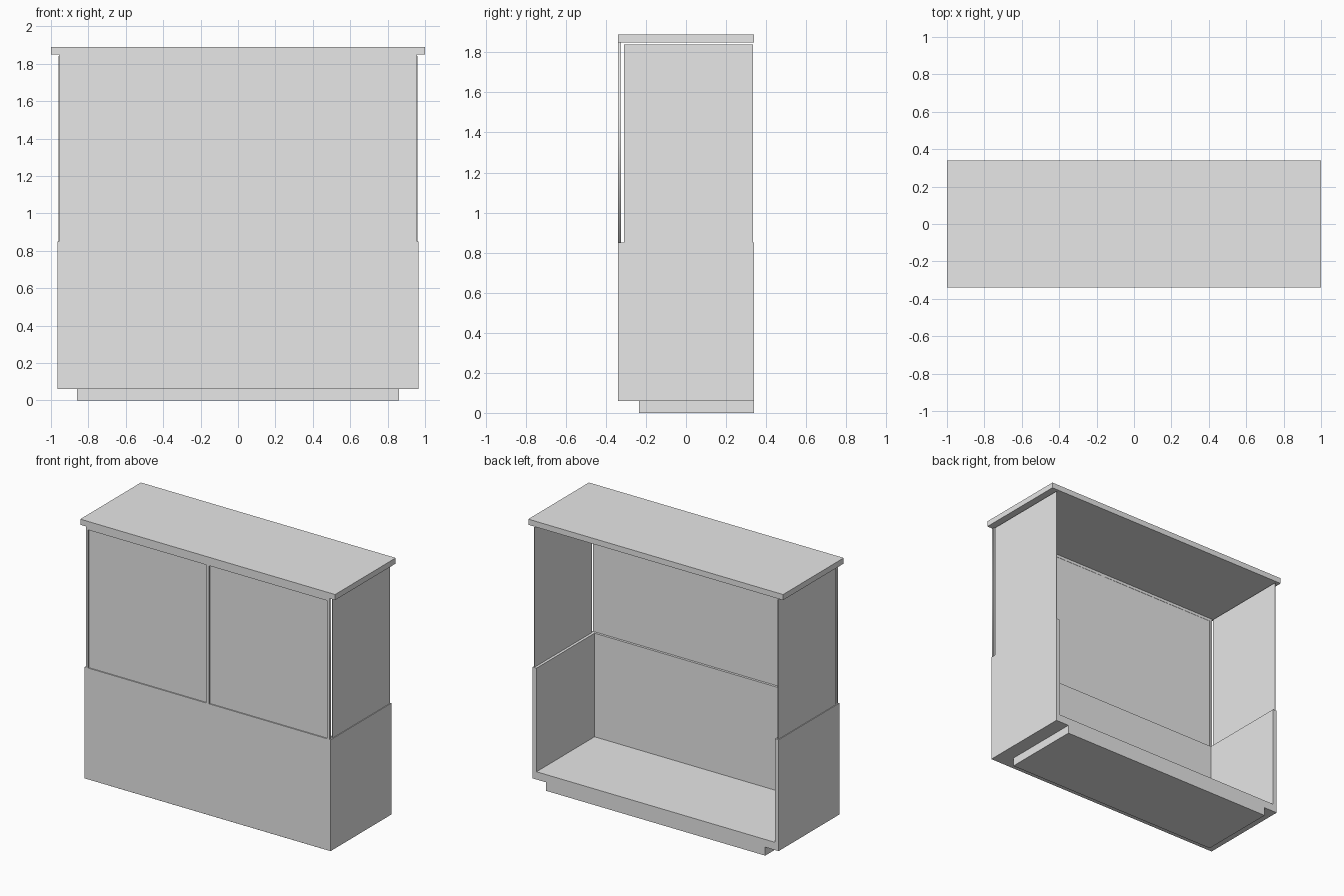
import bpy

cube = bpy.data.objects.get("Cube")
if cube:
    bpy.data.objects.remove(cube, do_unlink=True)

grey = bpy.data.materials.new("light_grey")
grey.use_nodes = True
grey.diffuse_color = (0.8, 0.8, 0.8, 1)
grey.node_tree.nodes["Principled BSDF"].inputs["Base Color"].default_value = (0.8, 0.8, 0.8, 1)


def box(name, x, y, z):
    """Box spanning the given (low, high) ranges."""
    bpy.ops.mesh.primitive_cube_add(size=1)
    ob = bpy.context.object
    ob.name = ob.data.name = name
    for v in ob.data.vertices:
        v.co = [r[0] if c < 0 else r[1] for c, r in zip(v.co, (x, y, z))]
    ob.data.materials.append(grey)
    return ob


def extrude_front(name, loops, y0, y1):
    """Flat panel facing the front, with holes, from x-z loops."""
    cu = bpy.data.curves.new(name, "CURVE")
    cu.dimensions = "2D"
    cu.fill_mode = "BOTH"
    cu.extrude = (y1 - y0) / 2
    for loop in loops:
        sp = cu.splines.new("POLY")
        sp.points.add(len(loop) - 1)
        sp.use_cyclic_u = True
        for p, (x, z) in zip(sp.points, loop):
            p.co = (x, z, 0, 1)
    ob = bpy.data.objects.new(name, cu)
    bpy.context.collection.objects.link(ob)
    ob.rotation_euler.x = 1.5707963
    ob.location.y = (y0 + y1) / 2
    bpy.ops.object.select_all(action="DESELECT")
    ob.select_set(True)
    bpy.context.view_layer.objects.active = ob
    bpy.ops.object.convert(target="MESH")
    bpy.context.object.data.materials.clear()
    bpy.context.object.data.materials.append(grey)


FRONT, BACK = -0.34, 0.34
BASE, WAIST, TOP = 0.06, 0.85, 1.85
HALF, WALL = 0.965, 0.03
INNER = HALF - WALL
SHEET = FRONT + 0.015          # back of the thin upper front

# Plinth and worktop
box("plinth", (-0.86, 0.86), (-0.235, BACK), (0, BASE))
box("worktop", (-1, 1), (FRONT, BACK), (TOP, 1.89))

# Lower cabinet, open at the back
box("cabinet_floor", (-INNER, INNER), (FRONT + WALL, BACK), (BASE, 0.115))

# Cabinet shell: U-shaped plan of front and two side walls
plan = [(-HALF, FRONT), (HALF, FRONT), (HALF, BACK), (INNER, BACK),
        (INNER, FRONT + WALL), (-INNER, FRONT + WALL), (-INNER, BACK), (-HALF, BACK)]
n = len(plan)
shell = bpy.data.meshes.new("cabinet_shell")
shell.from_pydata([(x, y, z) for z in (BASE, WAIST) for x, y in plan], [],
                  [list(range(n))[::-1], list(range(n, 2 * n))]
                  + [[i, (i + 1) % n, (i + 1) % n + n, i + n] for i in range(n)])
shell.materials.append(grey)
bpy.context.collection.objects.link(bpy.data.objects.new("cabinet_shell", shell))

# Upper front: thin frame with two openings, each holding a recessed panel
edge, gap, outer, head = 0.957, 0.012, 0.938, 1.83
extrude_front("front_frame", [[
    (-edge, WAIST), (-outer, WAIST), (-outer, head), (-gap, head), (-gap, WAIST),
    (gap, WAIST), (gap, head), (outer, head), (outer, WAIST), (edge, WAIST),
    (edge, TOP), (-edge, TOP)]], FRONT, SHEET)

for side, s in (("left", 1), ("right", -1)):
    box(side + "_front_panel", sorted((s * gap, s * outer)),
        (FRONT + 0.008, SHEET - 0.002), (WAIST, head))
    # Thin upper side, separated from the front and worktop by a slit
    box(side + "_upper_side", sorted((s * 0.954, s * 0.96)),
        (FRONT + WALL, BACK - 0.006), (WAIST, 1.84))
